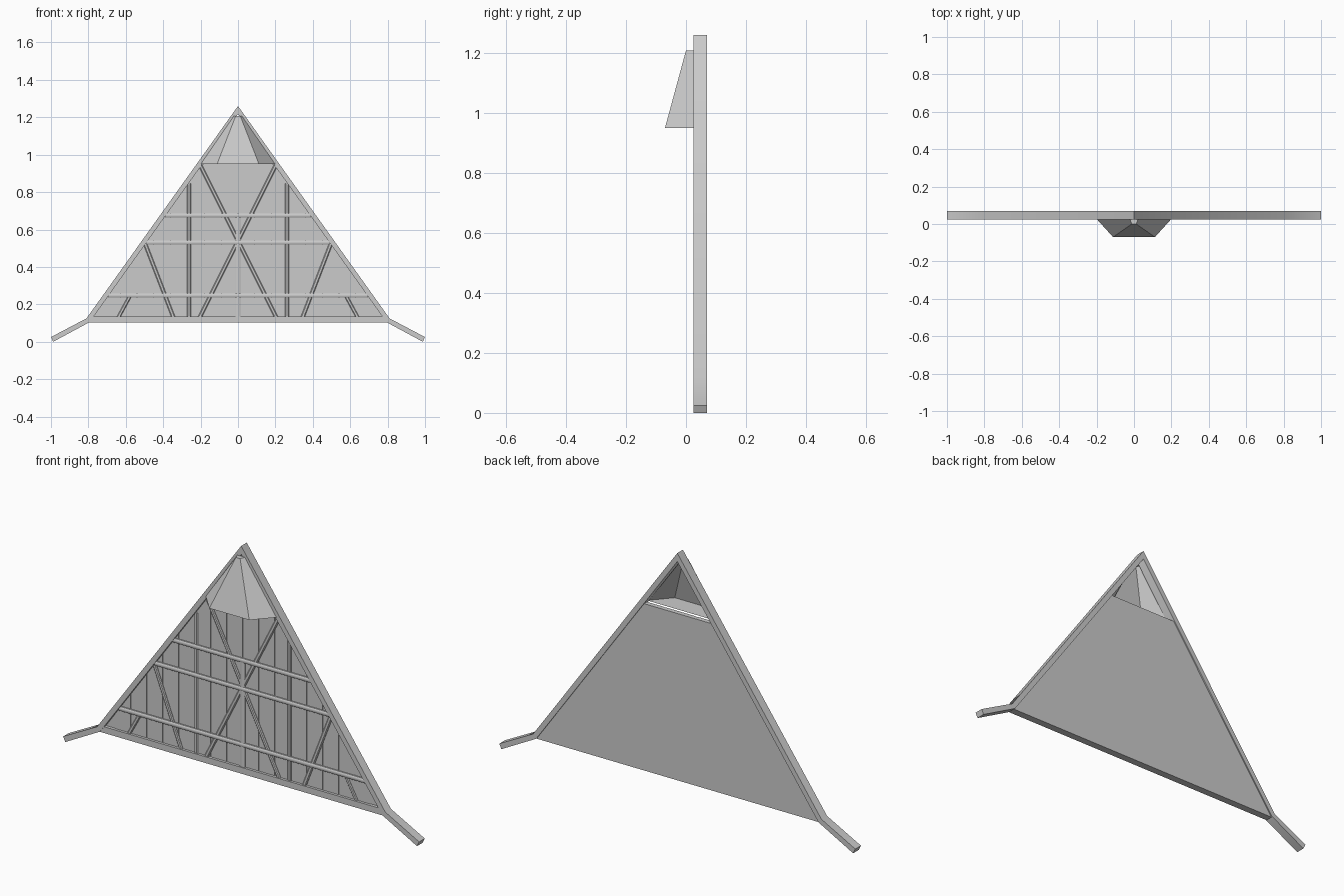
import bpy, bmesh, math
from mathutils import Vector

if "Cube" in bpy.data.objects:
    bpy.data.objects.remove(bpy.data.objects["Cube"])

SLOPE = 0.714          # half-width gained per unit of drop
INNER_APEX = 1.217


def inner_x(z):
    return SLOPE * (INNER_APEX - z)


def new_object(name, bm, smooth=True):
    bmesh.ops.recalc_face_normals(bm, faces=bm.faces)
    mesh = bpy.data.meshes.new(name)
    bm.to_mesh(mesh)
    bm.free()
    ob = bpy.data.objects.new(name, mesh)
    bpy.context.collection.objects.link(ob)
    if smooth:
        bpy.ops.object.select_all(action='DESELECT')
        ob.select_set(True)
        bpy.context.view_layer.objects.active = ob
        bpy.ops.object.shade_smooth_by_angle(angle=math.radians(40))
    return ob


def add_prism(bm, pts, y0, y1):
    """Extrude an x-z outline from y0 (front) to y1 (back)."""
    front = [bm.verts.new((x, y0, z)) for x, z in pts]
    back = [bm.verts.new((x, y1, z)) for x, z in pts]
    bm.faces.new(front)
    bm.faces.new(back[::-1])
    n = len(pts)
    for i in range(n):
        j = (i + 1) % n
        bm.faces.new((front[i], back[i], back[j], front[j]))


def batten(name, a, b, width, y_front, y_back=0.042):
    """Strip with chamfered front edges running from a to b."""
    a, b = Vector(a), Vector(b)
    d = (b - a).normalized()
    side = Vector((-d.y, d.x)) * width / 2
    mid = y_front + 0.004
    section = [(-1, y_back), (-1, mid), (-0.55, y_front),
               (0.55, y_front), (1, mid), (1, y_back)]
    bm = bmesh.new()
    rings = []
    for p in (a, b):
        rings.append([bm.verts.new((p.x + side.x * s, y, p.y + side.y * s)) for s, y in section])
    for i in range(6):
        j = (i + 1) % 6
        bm.faces.new((rings[0][i], rings[0][j], rings[1][j], rings[1][i]))
    bm.faces.new(rings[0])
    bm.faces.new(rings[1][::-1])
    return new_object(name, bm)


# Sloping rake boards with flared eaves, mitred at the apex
for side, sgn in (("right", 1), ("left", -1)):
    bm = bmesh.new()
    outline = [(0, 1.26), (0.81, 0.125), (1.0, 0.025),
               (0.988, 0.0), (0.793, 0.105), (0, INNER_APEX)]
    add_prism(bm, [(sgn * x, z) for x, z in outline], 0.025, 0.07)
    new_object("rake_board_" + side, bm)

# Backing panel closing the gable below the hood
bm = bmesh.new()
add_prism(bm, [(-0.796, 0.103), (0.796, 0.103),
               (inner_x(0.95), 0.95), (-inner_x(0.95), 0.95)], 0.043, 0.064)
new_object("gable_panel", bm, False)

# Thin vertical planks on the panel front
bm = bmesh.new()
step = 0.09
for i in range(-8, 8):
    x0, x1 = i * step + 0.002, (i + 1) * step - 0.002
    top = lambda x: min(0.95, INNER_APEX - abs(x) / SLOPE)
    xs = [x0] + [s for s in (-inner_x(0.95), inner_x(0.95)) if x0 < s < x1] + [x1]
    add_prism(bm, [(x0, 0.12), (x1, 0.12)] + [(x, top(x)) for x in reversed(xs)], 0.040, 0.044)
new_object("planks", bm, False)

# Bottom rail
bm = bmesh.new()
add_prism(bm, [(-0.797, 0.103), (0.797, 0.103),
               (inner_x(0.135), 0.135), (-inner_x(0.135), 0.135)], 0.027, 0.062)
new_object("bottom_rail", bm)

# Horizontal battens
for name, z in (("low", 0.247), ("middle", 0.53), ("high", 0.675)):
    w = inner_x(z)
    batten("horizontal_batten_" + name, (-w, z), (w, z), 0.022, 0.029)

# Vertical battens
batten("centre_post", (0, 0.13), (0, 0.67), 0.028, 0.031)
for side, s in (("right", 1), ("left", -1)):
    batten("post_" + side, (s * 0.262, 0.13), (s * 0.262, 0.845), 0.02, 0.034)
    # Diagonal braces
    batten("cross_brace_" + side, (s * 0.2, 0.94), (-s * 0.205, 0.13), 0.02, 0.033)
    batten("side_brace_" + side, (s * 0.495, 0.52), (s * 0.345, 0.13), 0.02, 0.033)
    batten("corner_brace_" + side, (s * 0.58, 0.24), (s * 0.64, 0.13), 0.018, 0.034)

# Projecting hood at the apex, open at the back
bm = bmesh.new()
low = [bm.verts.new((x, y, 0.95)) for x, y in
       ((-0.2, 0.027), (-0.112, -0.07), (0.112, -0.07), (0.2, 0.027))]
high = [bm.verts.new((x, y, 1.208)) for x, y in
        ((-0.022, 0.027), (-0.012, 0.0), (0.012, 0.0), (0.022, 0.027))]
for i in range(3):
    bm.faces.new((low[i], low[i + 1], high[i + 1], high[i]))
bm.faces.new(high)
bm.faces.new(low[::-1])
hood = new_object("apex_hood", bm)
